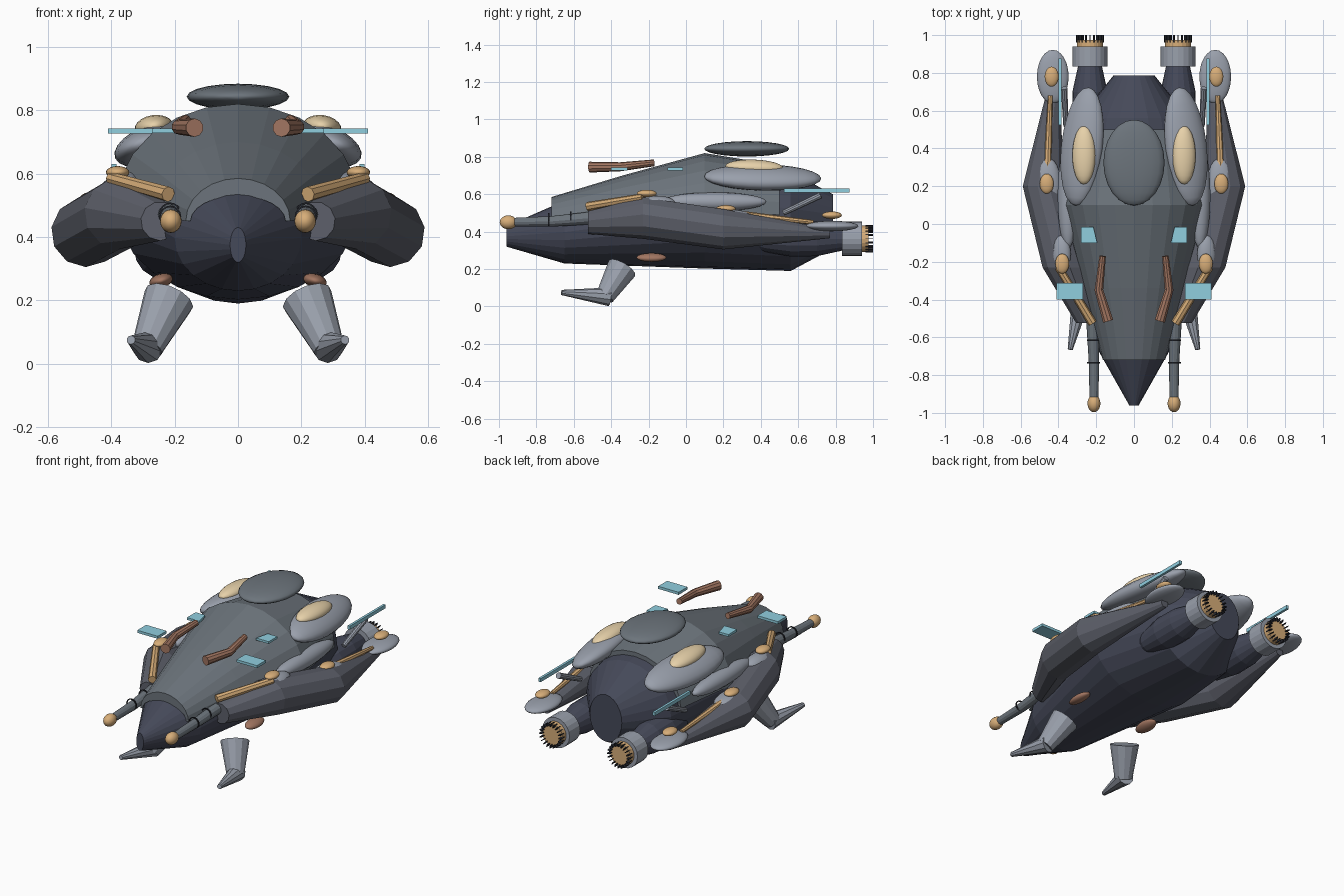
import bpy, bmesh, math
from mathutils import Vector, Matrix, Euler

if "Cube" in bpy.data.objects:
    bpy.data.objects.remove(bpy.data.objects["Cube"])

COLORS = {
    "navy": (0.06, 0.067, 0.10), "slate": (0.15, 0.175, 0.20), "arm": (0.11, 0.117, 0.145),
    "light": (0.32, 0.35, 0.41), "orange": (0.68, 0.42, 0.19), "cream": (0.80, 0.64, 0.40),
    "brown": (0.36, 0.18, 0.12), "cyan": (0.28, 0.62, 0.74), "black": (0.02, 0.022, 0.03),
}
mats = {}
for key, c in COLORS.items():
    mats[key] = bpy.data.materials.new(key)
    mats[key].diffuse_color = (*c, 1)


def finish(name, bm, color, pair, smooth=False):
    bmesh.ops.recalc_face_normals(bm, faces=bm.faces)
    me = bpy.data.meshes.new(name)
    bm.to_mesh(me)
    bm.free()
    for p in me.polygons:
        p.use_smooth = smooth
    me.materials.append(mats[color])
    ob = bpy.data.objects.new(name, me)
    bpy.context.collection.objects.link(ob)
    if pair:
        ob.modifiers.new("mirror", 'MIRROR').use_mirror_merge = False
    return ob


def loft(name, rings, color, pair=False, caps=True):
    """Skin a list of closed point rings, with capped ends."""
    bm = bmesh.new()
    vs = [[bm.verts.new(p) for p in r] for r in rings]
    n = len(vs[0])
    for a, b in zip(vs, vs[1:]):
        for i in range(n):
            j = (i + 1) % n
            bm.faces.new((a[i], a[j], b[j], b[i]))
    if caps:
        bm.faces.new(vs[0])
        bm.faces.new(vs[-1])
    return finish(name, bm, color, pair)


def section(x, y, z, rx, rz, n, a0=0.0):
    """Ellipse in the plane of constant y."""
    return [(x + rx * math.cos(a0 + 2 * math.pi * i / n), y,
             z + rz * math.sin(a0 + 2 * math.pi * i / n)) for i in range(n)]


def rod(name, pts, radii, color, n=10, pair=True):
    """Tapered round bar along points."""
    P = [Vector(p) for p in pts]
    rings = []
    for i, p in enumerate(P):
        t = (P[min(i + 1, len(P) - 1)] - P[max(i - 1, 0)]).normalized()
        q = t.to_track_quat('Z', 'X')
        rings.append([p + q @ Vector((radii[i] * math.cos(2 * math.pi * k / n),
                                      radii[i] * math.sin(2 * math.pi * k / n), 0)) for k in range(n)])
    return loft(name, rings, color, pair)


def egg(name, c, r, color, rot=(0, 0, 0), pair=True):
    """Ellipsoid with its poles along the length."""
    bm = bmesh.new()
    M = (Matrix.Translation(c) @ Euler([math.radians(a) for a in rot]).to_matrix().to_4x4()
         @ Matrix.Diagonal((*r, 1)) @ Matrix.Rotation(math.pi / 2, 4, 'X'))
    bmesh.ops.create_uvsphere(bm, u_segments=20, v_segments=12, radius=1, matrix=M)
    return finish(name, bm, color, pair, True)


def plate(name, outline, z, h, color="cyan"):
    """Flat plate from an xy outline."""
    return loft(name, [[(x, y, z + d) for x, y in outline] for d in (-h / 2, h / 2)], color, True)


# Main hull: y, half width, bottom, top
hull = [(-0.96, 0.025, 0.32, 0.43), (-0.65, 0.20, 0.23, 0.565), (0.1, 0.382, 0.203, 0.785),
        (0.56, 0.29, 0.19, 0.72), (0.785, 0.11, 0.31, 0.60)]
loft("hull", [section(0, y, (b + t) / 2, w, (t - b) / 2, 24) for y, w, b, t in hull], "navy")

# Upper shell: arched cover over the hull; y, half width, base z, top z
rings = []
for y, w, zb, zt in [(-0.72, 0.165, 0.45, 0.585), (-0.34, 0.268, 0.475, 0.70),
                     (0.1, 0.385, 0.50, 0.82), (0.5, 0.315, 0.49, 0.755)]:
    arc = [math.pi * i / 12 for i in range(13)]
    rings.append([(w * math.cos(a), y, zb + (zt - zb) * math.sin(a)) for a in arc]
                 + [((w - 0.015) * math.cos(a), y, zb + (zt - zb - 0.055) * math.sin(a)) for a in reversed(arc)])
loft("upper_shell", rings, "slate")

# Dorsal disc and pods
egg("dorsal_disc", (0, 0.325, 0.843), (0.162, 0.227, 0.041), "slate", pair=False)
egg("dorsal_pod", (0.275, 0.41, 0.69), (0.117, 0.315, 0.06), "light", (-1, 22, 6))
egg("pod_dome", (0.265, 0.365, 0.745), (0.062, 0.155, 0.04), "cream", (-2, 8, 0))
egg("side_pod", (0.35, 0.15, 0.56), (0.055, 0.28, 0.05), "light", (0, 15, 0))
rod("pod_strut", [(0.36, 0.52, 0.50), (0.37, 0.72, 0.595)], [0.015, 0.018], "light")

# Side arms: x, y, z, radius
arm = [(0.245, -0.525, 0.45, 0.062), (0.372, -0.23, 0.475, 0.113),
       (0.48, 0.2, 0.415, 0.11), (0.42, 0.77, 0.39, 0.025)]
loft("side_arm", [section(x, y, z, r, r, 11, 0.15) for x, y, z, r in arm], "arm", True)

# Arm joints: pads and knobs
egg("front_joint_pad", (0.385, -0.16, 0.557), (0.052, 0.1, 0.034), "light", (0, 15, 0))
egg("middle_joint_pad", (0.455, 0.21, 0.485), (0.068, 0.14, 0.035), "light")
egg("rear_joint_pad", (0.43, 0.78, 0.43), (0.084, 0.142, 0.028), "light")
for label, c in [("front", (0.38, -0.21, 0.604)), ("middle", (0.462, 0.213, 0.522)), ("rear", (0.436, 0.78, 0.488))]:
    egg(label + "_joint_knob", c, (0.037, 0.053, 0.02), "orange")

# Orange linkage bars
rod("front_link", [(0.22, -0.525, 0.535), (0.40, -0.23, 0.585)], [0.024, 0.02], "orange", 8)
rod("rear_link", [(0.472, 0.1, 0.505), (0.46, 0.24, 0.497), (0.443, 0.68, 0.45)], [0.007, 0.022, 0.012], "orange", 8)

# Front guns with thin rings and tips
rod("gun_barrel", [(0.212, -0.94, 0.45), (0.212, -0.72, 0.455), (0.22, -0.48, 0.475)], [0.023, 0.028, 0.035], "slate", 12)
egg("gun_tip", (0.212, -0.95, 0.45), (0.034, 0.046, 0.037), "orange")
for i, (y, z) in enumerate([(-0.735, 0.464), (-0.615, 0.474)]):
    R = [section(0.214, y + e, z, r, r, 16) for e, r in
         ((-0.004, 0.03), (-0.004, 0.035), (0.004, 0.035), (0.004, 0.03), (-0.004, 0.03))]
    loft(("front", "rear")[i] + "_gun_ring", R, "black", True, caps=False)

# Engines: nacelle, collar, burner and spikes
EX, EZ = 0.233, 0.362
rod("engine_nacelle", [(EX, 0.32, EZ), (EX, 0.42, EZ), (EX, 0.56, EZ), (EX, 0.7, EZ), (EX, 0.85, EZ)],
    [0.02, 0.07, 0.095, 0.093, 0.06], "navy", 16)
rod("engine_collar", [(EX, 0.835, EZ), (EX, 0.94, EZ)], [0.093, 0.093], "light", 20)
rod("engine_burner", [(EX, 0.93, EZ), (EX, 0.975, EZ)], [0.07, 0.07], "orange", 20)
bm = bmesh.new()
for k in range(20):
    a = 2 * math.pi * k / 20
    M = (Matrix.Translation((EX, 0.98, EZ)) @ Matrix.Rotation(a, 4, 'Y')
         @ Matrix.Translation((0.066, 0, 0)) @ Matrix.Diagonal((0.016, 0.04, 0.005, 1)))
    bmesh.ops.create_cube(bm, size=1, matrix=M)
finish("engine_spikes", bm, "black", True)

# Brown bent horns on the shell
rod("shell_horn", [(0.166, -0.17, 0.768), (0.186, -0.35, 0.747), (0.137, -0.515, 0.745)], [0.018, 0.024, 0.029], "brown", 10)

# Cyan plates and rear blades
plate("front_plate", [(0.27, -0.4), (0.41, -0.4), (0.41, -0.313), (0.27, -0.313)], 0.735, 0.016)
plate("middle_plate", [(0.195, -0.1), (0.28, -0.1), (0.28, -0.015), (0.215, -0.015)], 0.735, 0.014)
plate("rear_blade", [(0.384, 0.525), (0.399, 0.525), (0.399, 0.875), (0.384, 0.875)], 0.62, 0.022)

# Landing legs and belly lights
rod("leg", [(0.218, -0.342, 0.205), (0.287, -0.435, 0.05)], [0.082, 0.05], "light", 12)
rod("foot", [(0.283, -0.41, 0.052), (0.338, -0.665, 0.075)], [0.05, 0.014], "light", 10)
egg("belly_light", (0.243, -0.185, 0.262), (0.038, 0.08, 0.022), "brown", (0, 15, 0))

for m in bpy.data.materials:
    if m.users and not m.is_grease_pencil:
        m.use_nodes = True
        m.node_tree.nodes["Principled BSDF"].inputs["Base Color"].default_value = m.diffuse_color
